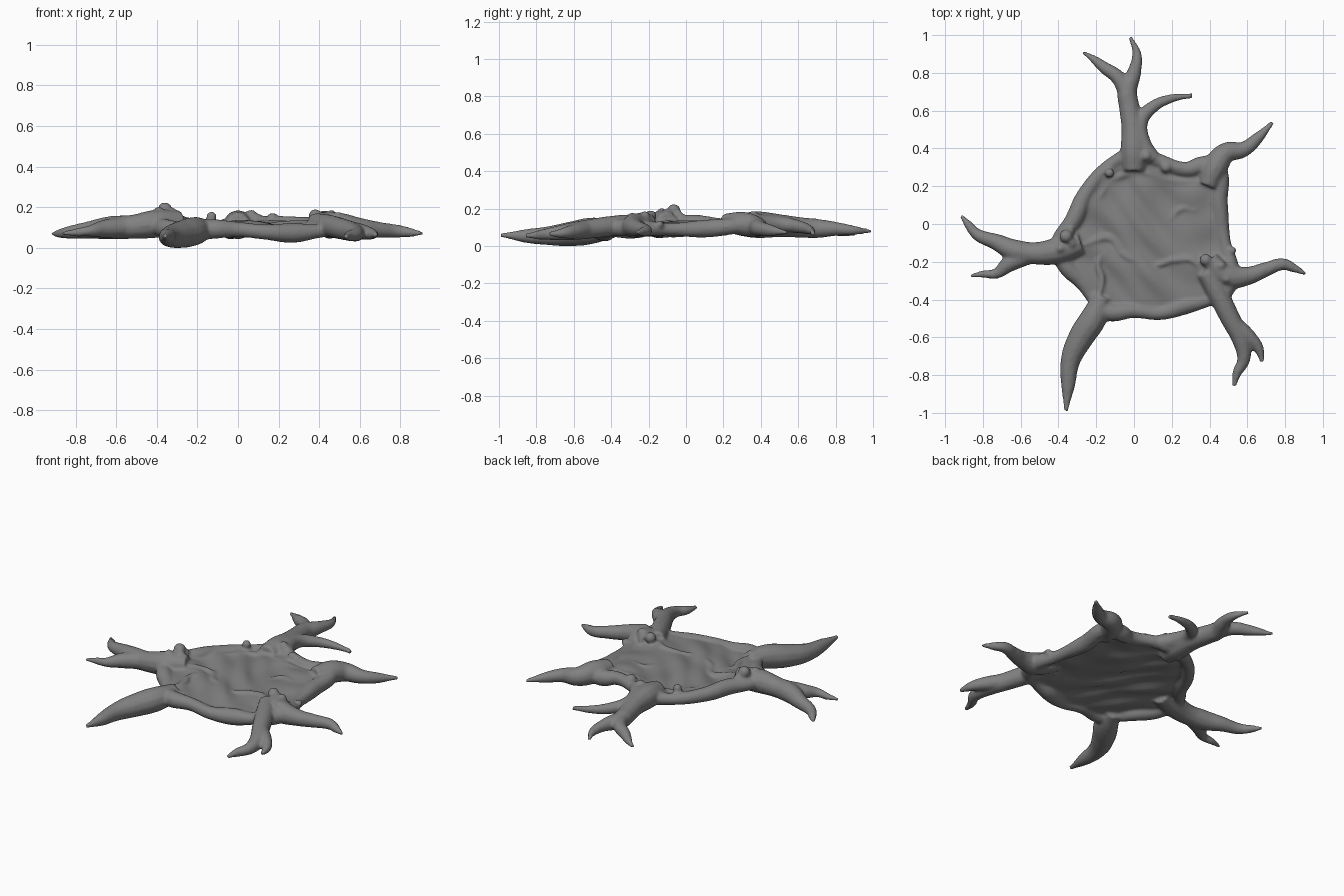
import bpy, bmesh
from math import sin, cos, pi, atan2, hypot, exp
from mathutils import Vector

if "Cube" in bpy.data.objects:
    bpy.data.objects.remove(bpy.data.objects["Cube"])

grey = bpy.data.materials.new("root grey")
grey.use_nodes = True
grey.diffuse_color = (0.22, 0.22, 0.22, 1)
bsdf = grey.node_tree.nodes["Principled BSDF"]
bsdf.inputs["Base Color"].default_value = grey.diffuse_color
bsdf.inputs["Roughness"].default_value = 0.8

parts = []


def tube(name, pts, closed=False):
    """Tapered round tube through points of (x, y, z, radius)."""
    cu = bpy.data.curves.new(name, "CURVE")
    cu.dimensions = "3D"
    cu.bevel_depth = 1
    cu.bevel_resolution = 4
    cu.resolution_u = 8
    cu.use_fill_caps = True
    sp = cu.splines.new("BEZIER")
    sp.radius_interpolation = "CARDINAL"
    sp.bezier_points.add(len(pts) - 1)
    sp.use_cyclic_u = closed
    for p, (x, y, z, r) in zip(sp.bezier_points, pts):
        p.co = (x, y, z)
        p.radius = r
        p.handle_left_type = p.handle_right_type = "AUTO"
    ob = bpy.data.objects.new(name, cu)
    bpy.context.collection.objects.link(ob)
    parts.append(ob)


def knob(x, y, z, r):
    bm = bmesh.new()
    bmesh.ops.create_uvsphere(bm, u_segments=16, v_segments=10, radius=r)
    bmesh.ops.translate(bm, verts=bm.verts, vec=(x, y, z))
    me = bpy.data.meshes.new("knob")
    bm.to_mesh(me)
    bm.free()
    ob = bpy.data.objects.new("knob", me)
    bpy.context.collection.objects.link(ob)
    parts.append(ob)


# Outline of the central body
outline = [(.43, .31), (.45, .1), (.48, -.1), (.51, -.25), (.47, -.37), (.40, -.40),
           (.27, -.43), (.14, -.47), (0, -.46), (-.15, -.46), (-.21, -.40), (-.27, -.31),
           (-.36, -.22), (-.41, -.12), (-.32, .02), (-.25, .17), (-.1, .33), (.03, .37),
           (.12, .34), (.28, .29), (.36, .31)]


def rim_height(x, y):
    return 0.105 + 0.035 * y + 0.015 * exp(-((x + .4) ** 2 + y * y) * 12)


# Thick uneven rim
tube("rim", [(x, y, rim_height(x, y) + .01 * sin(5 * i), .042 + .008 * sin(2.3 * i))
             for i, (x, y) in enumerate(outline)], True)


# Wrinkled membrane stretched inside the rim
def wrinkle(x, y):
    warp = x + .12 * sin(6 * y + 1)
    return (.011 * sin(17 * warp + 5 * y) * cos(11 * y - 4 * x)
            + .006 * sin(31 * y + 9 * sin(5 * x)))


def membrane():
    bm = bmesh.new()
    rings = 24
    dense = []
    for i, a in enumerate(outline):
        b = outline[(i + 1) % len(outline)]
        dense += [Vector(a).lerp(Vector(b), k / 5) for k in range(5)]
    layers = []
    for side in (1, -1):
        loops = []
        for k in range(1, rings + 1):
            t = k / rings
            loop = []
            for p in dense:
                x, y = p * t
                z = .112 + (rim_height(*p) - .112) * t ** 3 + wrinkle(x, y) * (1 - t ** 6)
                loop.append(bm.verts.new((x, y, z + side * .018)))
            loops.append(loop)
        centre = bm.verts.new((0, 0, .112 + wrinkle(0, 0) + side * .018))
        layers.append(loops)
        n = len(dense)
        for j in range(n):
            bm.faces.new((centre, loops[0][j], loops[0][(j + 1) % n]))
            for lo, hi in zip(loops, loops[1:]):
                bm.faces.new((lo[j], hi[j], hi[(j + 1) % n], lo[(j + 1) % n]))
    top, bottom = layers[0][-1], layers[1][-1]
    for j in range(n):
        bm.faces.new((top[j], bottom[j], bottom[(j + 1) % n], top[(j + 1) % n]))
    bmesh.ops.recalc_face_normals(bm, faces=bm.faces)
    me = bpy.data.meshes.new("membrane")
    bm.to_mesh(me)
    bm.free()
    ob = bpy.data.objects.new("membrane", me)
    bpy.context.collection.objects.link(ob)
    parts.append(ob)


membrane()

# Roots reaching outward, some forked
tube("front_root", [(-.17, -.38, .10, .05), (-.21, -.49, .09, .07), (-.28, -.6, .073, .068),
                    (-.335, -.72, .062, .053), (-.35, -.87, .06, .035), (-.36, -.99, .065, .012)])
tube("right_root", [(-.28, -.1, .13, .06), (-.4, -.14, .125, .07), (-.52, -.155, .11, .06),
                    (-.63, -.14, .105, .058), (-.73, -.095, .095, .044), (-.83, -.055, .083, .032),
                    (-.88, 0, .077, .022), (-.915, .045, .075, .01)])
tube("right_root_fork", [(-.55, -.16, .11, .05), (-.66, -.21, .1, .045), (-.73, -.262, .09, .028),
                         (-.8, -.265, .082, .02), (-.865, -.275, .078, .01)])
tube("back_root", [(0, .28, .12, .06), (0, .38, .12, .072), (-.005, .5, .115, .062),
                   (-.025, .62, .105, .055), (-.035, .7, .1, .052), (0, .8, .098, .038),
                   (.015, .9, .09, .025), (-.02, .99, .085, .011)])
tube("back_root_right_fork", [(-.03, .66, .1, .045), (-.08, .77, .1, .04),
                              (-.16, .83, .09, .032), (-.21, .87, .08, .022),
                              (-.27, .91, .072, .01)])
tube("back_root_left_fork", [(.1, .34, .13, .045), (.045, .43, .13, .045), (.035, .54, .12, .04),
                             (.1, .62, .105, .033), (.2, .665, .09, .023), (.31, .68, .075, .014)])
tube("back_left_root", [(.39, .2, .13, .05), (.43, .3, .125, .065), (.485, .375, .11, .056),
                        (.58, .395, .1, .042), (.66, .46, .088, .03), (.735, .54, .078, .011)])
tube("left_root", [(.4, -.2, .13, .055), (.5, -.275, .115, .065), (.6, -.275, .105, .05),
                   (.7, -.24, .095, .039), (.79, -.213, .088, .032), (.85, -.235, .082, .023),
                   (.91, -.265, .078, .01)])
tube("front_left_root", [(.38, -.25, .13, .05), (.45, -.38, .115, .055), (.51, -.5, .1, .053),
                         (.565, -.61, .085, .048), (.58, -.72, .072, .035), (.545, -.79, .065, .025),
                         (.53, -.86, .062, .012)])
tube("front_left_root_fork", [(.52, -.52, .1, .045), (.61, -.6, .085, .04),
                              (.66, -.66, .075, .028), (.68, -.73, .07, .013)])

# Raised folds across the top
folds = [[(-.36, -.16), (-.24, -.1), (-.12, -.08), (-.06, -.16), (.02, -.2)],
         [(.12, -.22), (.22, -.19), (.32, -.2), (.36, -.3)],
         [(.2, .03), (.25, .08), (.33, .07)],
         [(-.2, -.42), (-.17, -.3), (-.19, -.2), (-.14, -.14)],
         [(-.2, .12), (-.1, .24), (.05, .27), (.2, .23), (.35, .22)],
         [(.36, -.2), (.38, -.3), (.46, -.42)]]
for f in folds:
    tube("fold", [(x, y, .122 + wrinkle(x, y) * .6, .012 if i in (0, len(f) - 1) else .018)
                  for i, (x, y) in enumerate(f)])

# Small knobs where roots meet the body
for k in [(-.36, -.065, .195, .036), (-.33, -.1, .18, .028), (-.39, -.13, .185, .025),
          (-.13, .27, .16, .026), (.065, .36, .165, .03), (.17, .3, .15, .03),
          (.38, -.19, .165, .033), (.46, -.22, .165, .028), (.49, -.29, .16, .025),
          (.52, -.14, .12, .022), (-.34, -.04, .17, .026)]:
    knob(*k)

# Fuse everything into one soft skin
bpy.ops.object.select_all(action="DESELECT")
for ob in parts:
    ob.select_set(True)
bpy.context.view_layer.objects.active = parts[0]
bpy.ops.object.convert(target="MESH")
bpy.ops.object.join()
body = bpy.context.view_layer.objects.active
body.name = "root_body"
remesh = body.modifiers.new("fuse", "REMESH")
remesh.mode = "VOXEL"
remesh.voxel_size = 0.009
soften = body.modifiers.new("soften", "SMOOTH")
soften.factor = 0.5
soften.iterations = 6
bpy.ops.object.convert(target="MESH")
body.data.materials.clear()
body.data.materials.append(grey)
bpy.ops.object.shade_smooth()

# Rest the lowest point on the ground
low = min(v.co.z for v in body.data.vertices)
for v in body.data.vertices:
    v.co.z -= low
